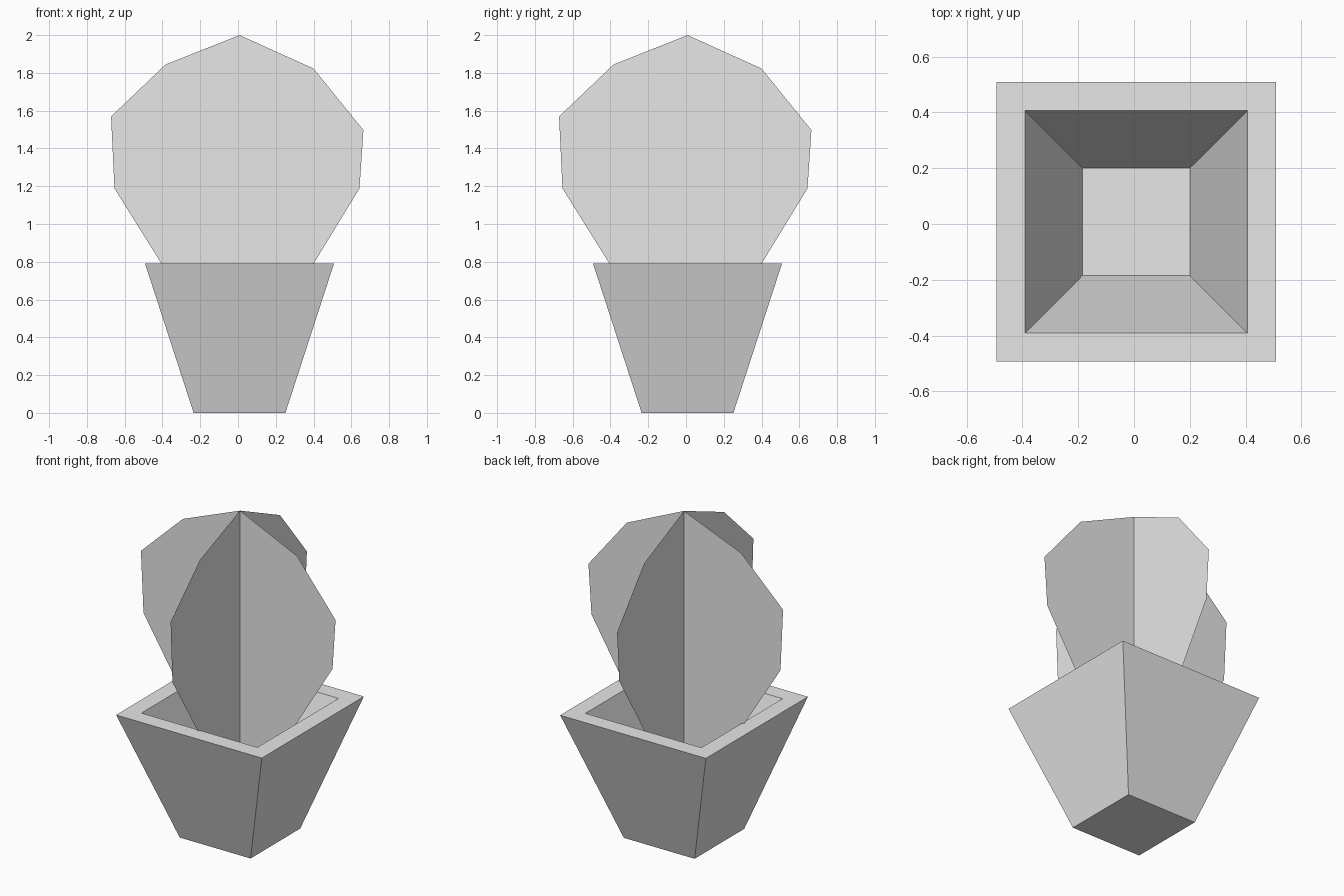
import bpy
import bmesh

if "Cube" in bpy.data.objects:
    bpy.data.objects.remove(bpy.data.objects["Cube"])

C = 0.008  # shared centre offset of pot and foliage

grey = bpy.data.materials.new("light_grey")
grey.diffuse_color = (0.8, 0.8, 0.8, 1)
grey.use_nodes = True
grey.node_tree.nodes["Principled BSDF"].inputs["Base Color"].default_value = grey.diffuse_color


def finish(bm, name):
    mesh = bpy.data.meshes.new(name)
    bm.to_mesh(mesh)
    bm.free()
    mesh.materials.append(grey)
    obj = bpy.data.objects.new(name, mesh)
    bpy.context.collection.objects.link(obj)
    return obj


# Tapered square pot: outer wall, flat rim, inner wall and floor
bm = bmesh.new()
rings = []
for half, z in [(0.243, 0.0), (0.5, 0.79), (0.398, 0.79), (0.193, 0.15)]:
    rings.append([bm.verts.new((C + sx * half, C + sy * half, z))
                  for sx, sy in [(-1, -1), (1, -1), (1, 1), (-1, 1)]])
for low, high in zip(rings, rings[1:]):
    for i in range(4):
        j = (i + 1) % 4
        bm.faces.new((low[i], low[j], high[j], high[i]))
bm.faces.new(rings[0][::-1])
bm.faces.new(rings[-1])
finish(bm, "pot")

# Two crossed flat foliage cards, split along their shared centre line
right = [(0.40, 1.823), (0.664, 1.497), (0.643, 1.188), (0.40, 0.79)]
left = [(-0.384, 1.844), (-0.672, 1.569), (-0.654, 1.188), (-0.405, 0.79)]
top, base = (C, 2.0), (C, 0.15)
for name, along_x in [("foliage_card_wide", True), ("foliage_card_deep", False)]:
    bm = bmesh.new()

    def vert(p):
        return bm.verts.new((p[0], C, p[1]) if along_x else (C, p[0], p[1]))

    t, b = vert(top), vert(base)
    bm.faces.new([b] + [vert(p) for p in reversed(right)] + [t])
    bm.faces.new([t] + [vert(p) for p in left] + [b])
    finish(bm, name)
